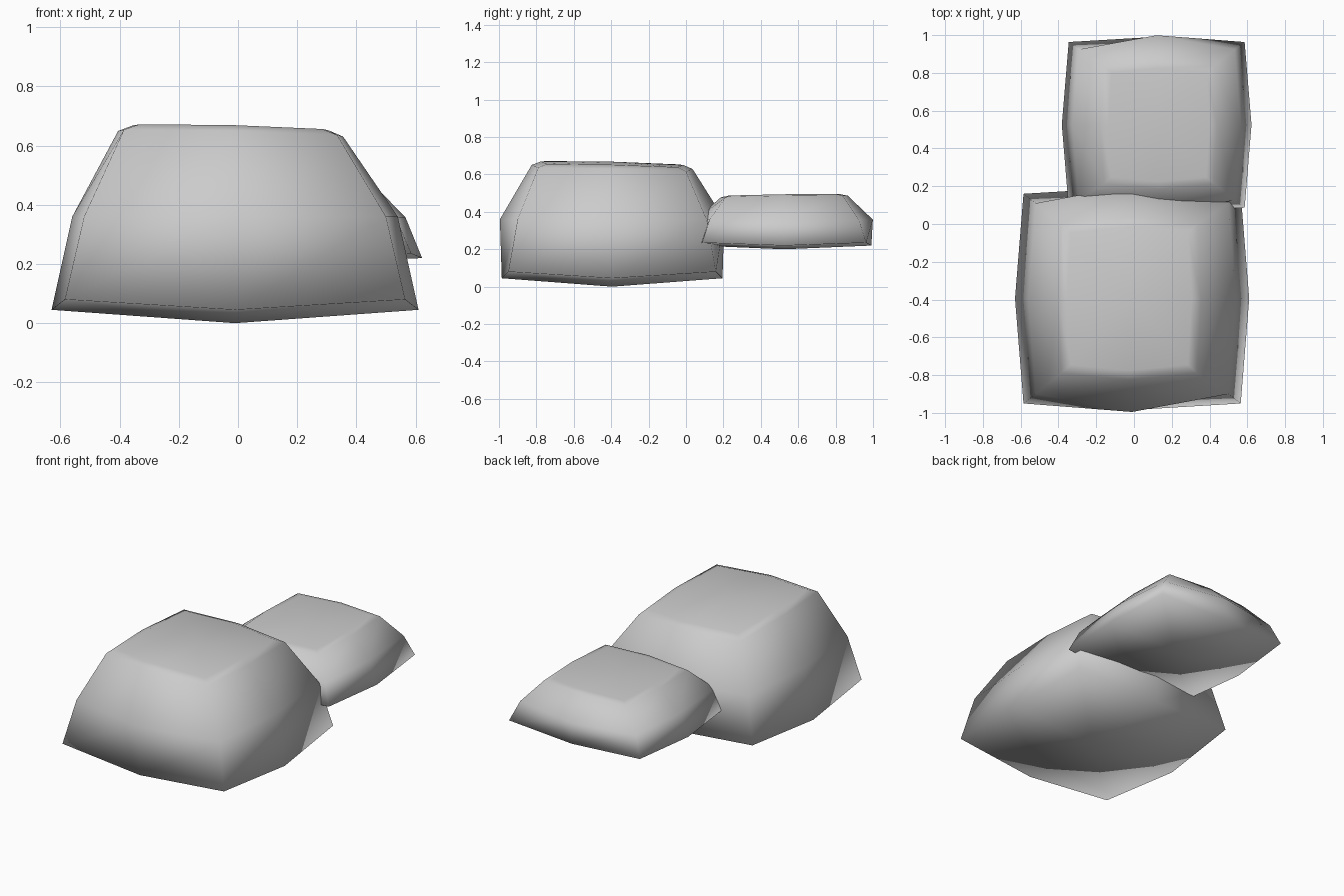
import bpy
import bmesh
from mathutils import Matrix

cube = bpy.data.objects.get("Cube")
if cube:
    bpy.data.objects.remove(cube, do_unlink=True)

stone = bpy.data.materials.new("grey stone")
stone.use_nodes = True
stone.diffuse_color = (0.6, 0.6, 0.6, 1)
stone.node_tree.nodes["Principled BSDF"].inputs["Base Color"].default_value = (0.6, 0.6, 0.6, 1)

# Rings: corner x, y, z then side-middle x, y, z
RINGS = [
    (0.575, 0.555, 0.08, 0.62, 0.59, 0.045),
    (0.51, 0.505, 0.36, 0.55, 0.60, 0.36),
    (0.36, 0.395, 0.635, 0.38, 0.43, 0.64),
    (0.31, 0.35, 0.655, 0.33, 0.38, 0.66),
]
DIRECTIONS = [(-1, -1), (0, -1), (1, -1), (1, 0), (1, 1), (0, 1), (-1, 1), (-1, 0)]


def boulder(name, location, scale, turn):
    """Rounded block of eight-sided rings with a flat cap and a shallow belly."""
    bm = bmesh.new()
    rings = []
    for cx, cy, cz, mx, my, mz in RINGS:
        ring = []
        for i, j in DIRECTIONS:
            x, y, z = (cx, cy, cz) if i and j else (mx, my, mz)
            x, y = x * i, y * j
            # The cap leans slightly towards the front
            if z > 0.5:
                z -= 0.025 * x + 0.025 * y
                x -= 0.015
            ring.append(bm.verts.new((x, y, z)))
        rings.append(ring)
    # Sides
    for low, high in zip(rings, rings[1:]):
        for k in range(8):
            n = (k + 1) % 8
            bm.faces.new((low[k], low[n], high[n], high[k]))
    # Cap and belly, four quads each
    for ring, z in ((rings[0], 0), (rings[-1], 0.668)):
        centre = bm.verts.new((0, 0, z))
        for k in range(0, 8, 2):
            bm.faces.new((centre, ring[k - 1], ring[k], ring[k + 1]))
    bmesh.ops.recalc_face_normals(bm, faces=bm.faces)
    for face in bm.faces:
        face.smooth = True
    bm.transform(Matrix.Rotation(turn, 4, "Z") @ Matrix.Diagonal((*scale, 1)))
    mesh = bpy.data.meshes.new(name)
    bm.to_mesh(mesh)
    bm.free()
    mesh.materials.append(stone)
    obj = bpy.data.objects.new(name, mesh)
    obj.location = location
    bpy.context.collection.objects.link(obj)


boulder("large_boulder", (-0.01, -0.395, 0), (1, 1, 1), 0)
boulder("small_boulder", (0.12, 0.525, 0.2), (0.81, 0.79, 0.44), 3.1416)
